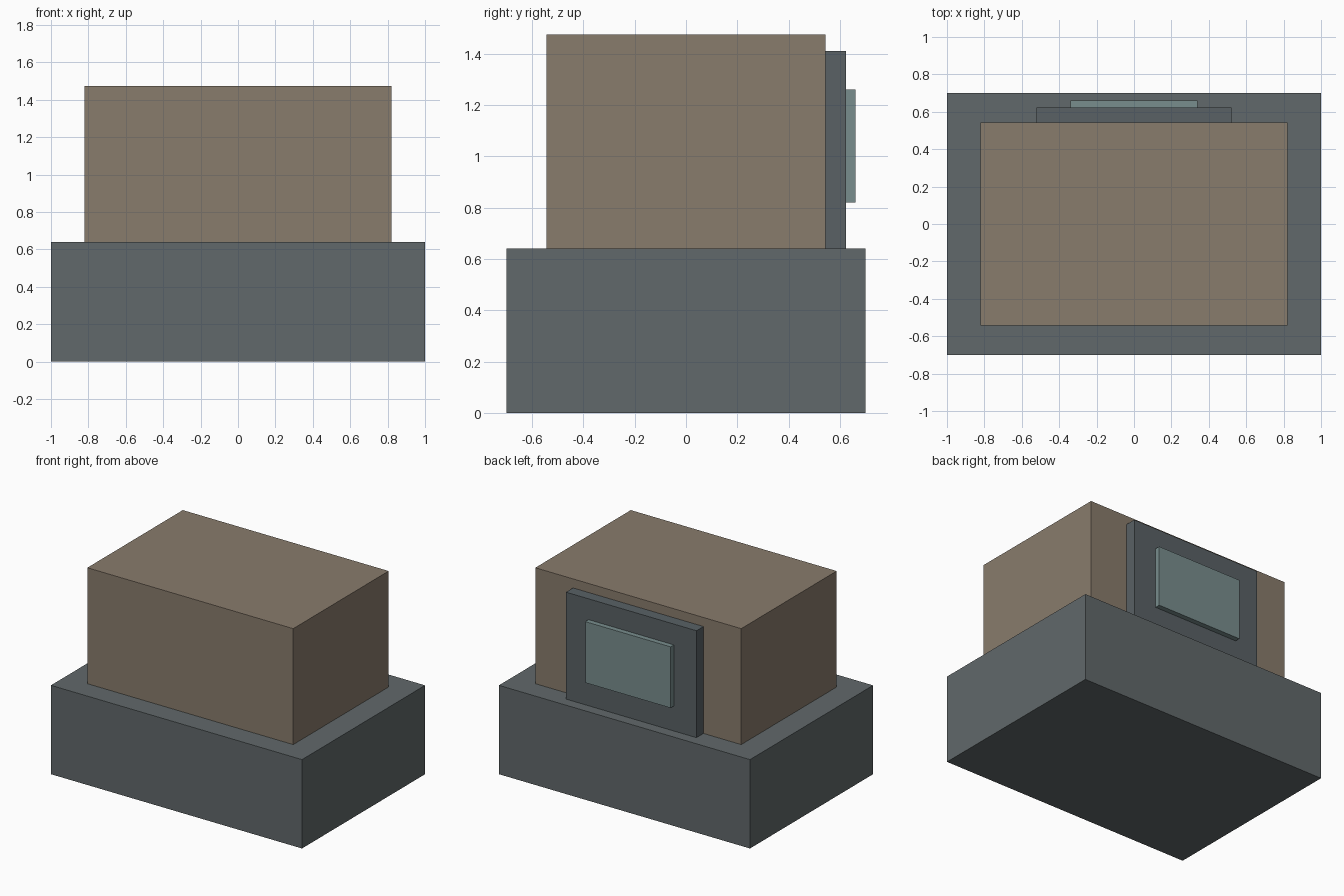
import bpy

if "Cube" in bpy.data.objects:
    bpy.data.objects.remove(bpy.data.objects["Cube"])


def material(name, color):
    mat = bpy.data.materials.new(name)
    mat.diffuse_color = (*color, 1)
    mat.use_nodes = True
    mat.node_tree.nodes["Principled BSDF"].inputs["Base Color"].default_value = mat.diffuse_color
    return mat


def box(name, x, y, z, mat):
    """Axis-aligned box from (min, max) ranges."""
    bpy.ops.mesh.primitive_cube_add(
        size=1, location=[(a + b) / 2 for a, b in (x, y, z)])
    obj = bpy.context.object
    obj.name = name
    obj.scale = [b - a for a, b in (x, y, z)]
    bpy.ops.object.transform_apply(location=False, rotation=False, scale=True)
    obj.data.materials.append(mat)
    return obj


stone = material("grey_stone", (0.12, 0.14, 0.145))
clay = material("brown_clay", (0.25, 0.20, 0.15))
slate = material("dark_slate", (0.10, 0.12, 0.13))
glass = material("teal_pane", (0.19, 0.27, 0.27))

# Wide plinth and the block standing on it
box("base", (-1, 1), (-0.70, 0.70), (0, 0.64), stone)
box("body", (-0.82, 0.82), (-0.543, 0.543), (0.64, 1.475), clay)

# Raised panel and pane on the back
box("back_panel", (-0.52, 0.52), (0.543, 0.623), (0.64, 1.41), slate)
box("back_pane", (-0.34, 0.34), (0.623, 0.66), (0.82, 1.26), glass)
